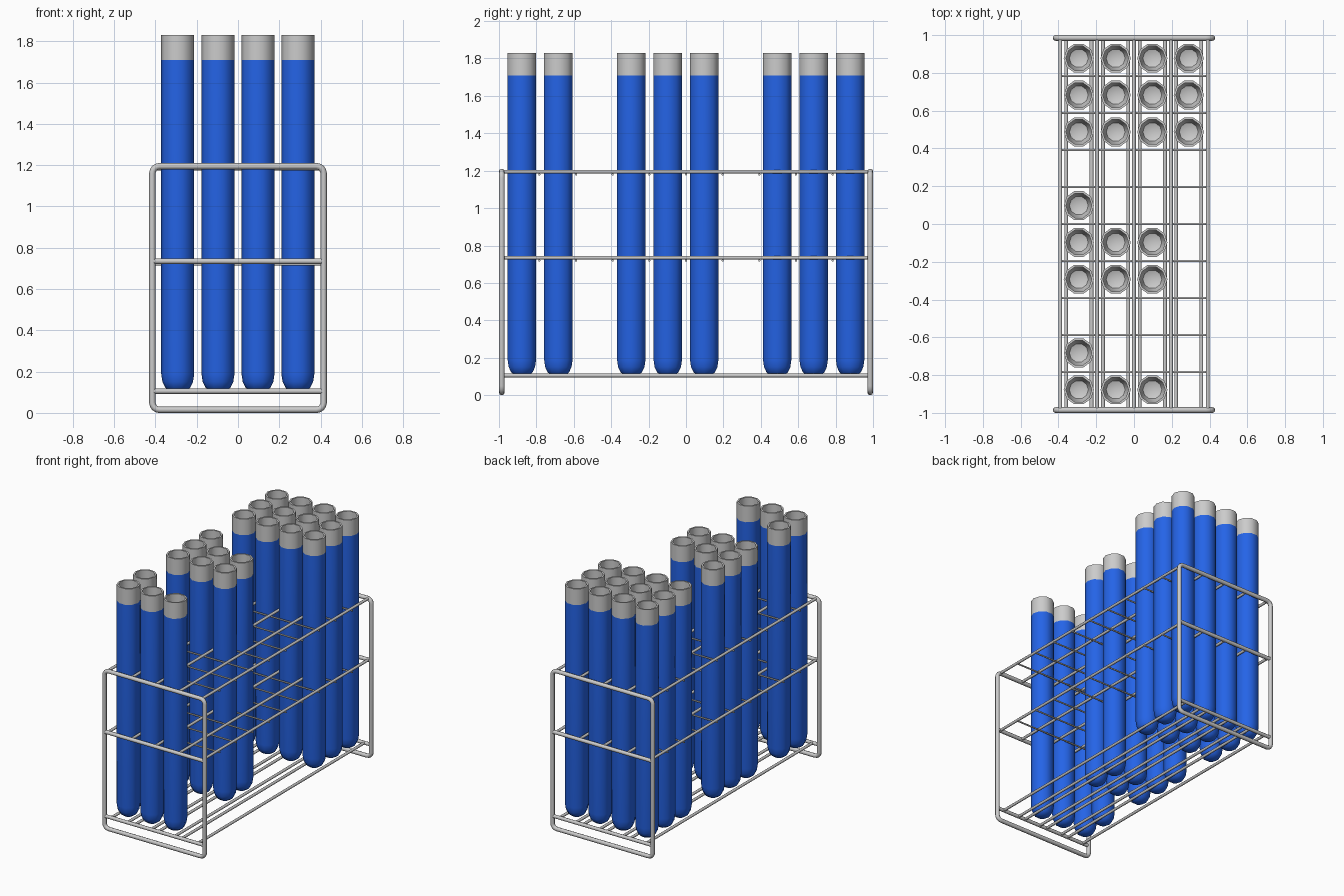
import bpy, bmesh
from math import cos, sin, pi, radians
from mathutils import Vector

if "Cube" in bpy.data.objects:
    bpy.data.objects.remove(bpy.data.objects["Cube"])

blue = bpy.data.materials.new("blue_fill")
blue.diffuse_color = (0.018, 0.127, 0.8, 1)
blue.use_nodes = True
blue.node_tree.nodes["Principled BSDF"].inputs["Base Color"].default_value = blue.diffuse_color


def smooth(me, angle=40):
    me.polygons.foreach_set("use_smooth", [True] * len(me.polygons))
    me.set_sharp_from_angle(angle=radians(angle))


def add(name, me, loc=(0, 0, 0)):
    ob = bpy.data.objects.new(name, me)
    ob.location = loc
    bpy.context.collection.objects.link(ob)
    return ob


def rod(name, a, b, r, sides=10):
    a, b = Vector(a), Vector(b)
    bm = bmesh.new()
    bmesh.ops.create_cone(bm, cap_ends=True, segments=sides, radius1=r,
                          radius2=r, depth=(b - a).length)
    rot = (b - a).to_track_quat('Z', 'Y').to_matrix().to_4x4()
    bm.transform(rot)
    me = bpy.data.meshes.new(name)
    bm.to_mesh(me)
    bm.free()
    smooth(me, 50)
    return add(name, me, (a + b) / 2)


def lathe(name, profile, sides=10):
    bm = bmesh.new()
    rings = []
    for r, z in profile:
        if r == 0:
            rings.append([bm.verts.new((0, 0, z))] * sides)
        else:
            rings.append([bm.verts.new((r * cos(2 * pi * i / sides),
                                        r * sin(2 * pi * i / sides), z))
                          for i in range(sides)])
    for p, q in zip(rings, rings[1:]):
        for i in range(sides):
            j = (i + 1) % sides
            bm.faces.new(dict.fromkeys((p[i], p[j], q[j], q[i])))
    me = bpy.data.meshes.new(name)
    bm.to_mesh(me)
    bm.free()
    smooth(me)
    return me


def wire_loop(name, y):
    # closed rounded rectangle swept with a round section
    X, Z0, Z1, c = 0.415, 0.015, 1.195, 0.035
    pts = []
    for k, (cx, cz) in enumerate([(X - c, Z1 - c), (-X + c, Z1 - c),
                                  (-X + c, Z0 + c), (X - c, Z0 + c)]):
        for s in range(5):
            t = (k + s / 4) * pi / 2
            pts.append((cx + c * cos(t), y, cz + c * sin(t), 1))
    cu = bpy.data.curves.new(name, 'CURVE')
    cu.dimensions = '3D'
    cu.bevel_depth = 0.0155
    cu.bevel_resolution = 2
    sp = cu.splines.new('POLY')
    sp.points.add(len(pts) - 1)
    for p, co in zip(sp.points, pts):
        p.co = co
    sp.use_cyclic_u = True
    ob = add(name, cu)
    bpy.ops.object.select_all(action='DESELECT')
    ob.select_set(True)
    bpy.context.view_layer.objects.active = ob
    bpy.ops.object.convert(target='MESH')
    smooth(bpy.context.object.data, 50)


# end frames with their cross bars
for side, y in (("front", -0.985), ("back", 0.985)):
    wire_loop(side + "_end_frame", y)
    rod(side + "_middle_bar", (-0.41, y, 0.735), (0.41, y, 0.735), 0.014)
    rod(side + "_bottom_bar", (-0.41, y, 0.105), (0.41, y, 0.105), 0.013)

# two grid levels: long rails plus thin cross wires just below
for level, z in (("middle", 0.735), ("top", 1.195)):
    for x in (-0.39, -0.196, 0, 0.196, 0.39):
        rod(level + "_rail", (x, -0.985, z), (x, 0.985, z), 0.01)
    for i in range(-4, 5):
        y = i * 0.196
        rod(level + "_cross_wire", (-0.4, y, z - 0.015), (0.4, y, z - 0.015), 0.006, 8)

# bottom rods, a pair under each column
columns = (-0.292, -0.097, 0.097, 0.29)
for x in columns:
    for d in (-0.067, 0.067):
        rod("bottom_rod", (x + d, -0.985, 0.105), (x + d, 0.985, 0.105), 0.01)

# tube body outside (blue), then lip and inner wall (grey)
body = lathe("tube_body", [(0, 0.1), (0.035, 0.104), (0.06, 0.122), (0.074, 0.15),
                           (0.08, 0.19), (0.08, 1.71)])
body.materials.append(blue)
lip = lathe("tube_lip", [(0.08, 1.71), (0.08, 1.83), (0.068, 1.83), (0.068, 0.19),
                         (0.05, 0.135), (0, 0.115)])

# rows (in cell steps from the centre) and how many tubes each holds
rows = [(4.5, 4), (3.5, 4), (2.5, 4), (0.5, 1), (-0.5, 3), (-1.5, 3), (-3.5, 1), (-4.5, 3)]
for step, count in rows:
    for x in columns[:count]:
        add("tube_body", body, (x, step * 0.195, 0))
        add("tube_lip", lip, (x, step * 0.195, 0))
